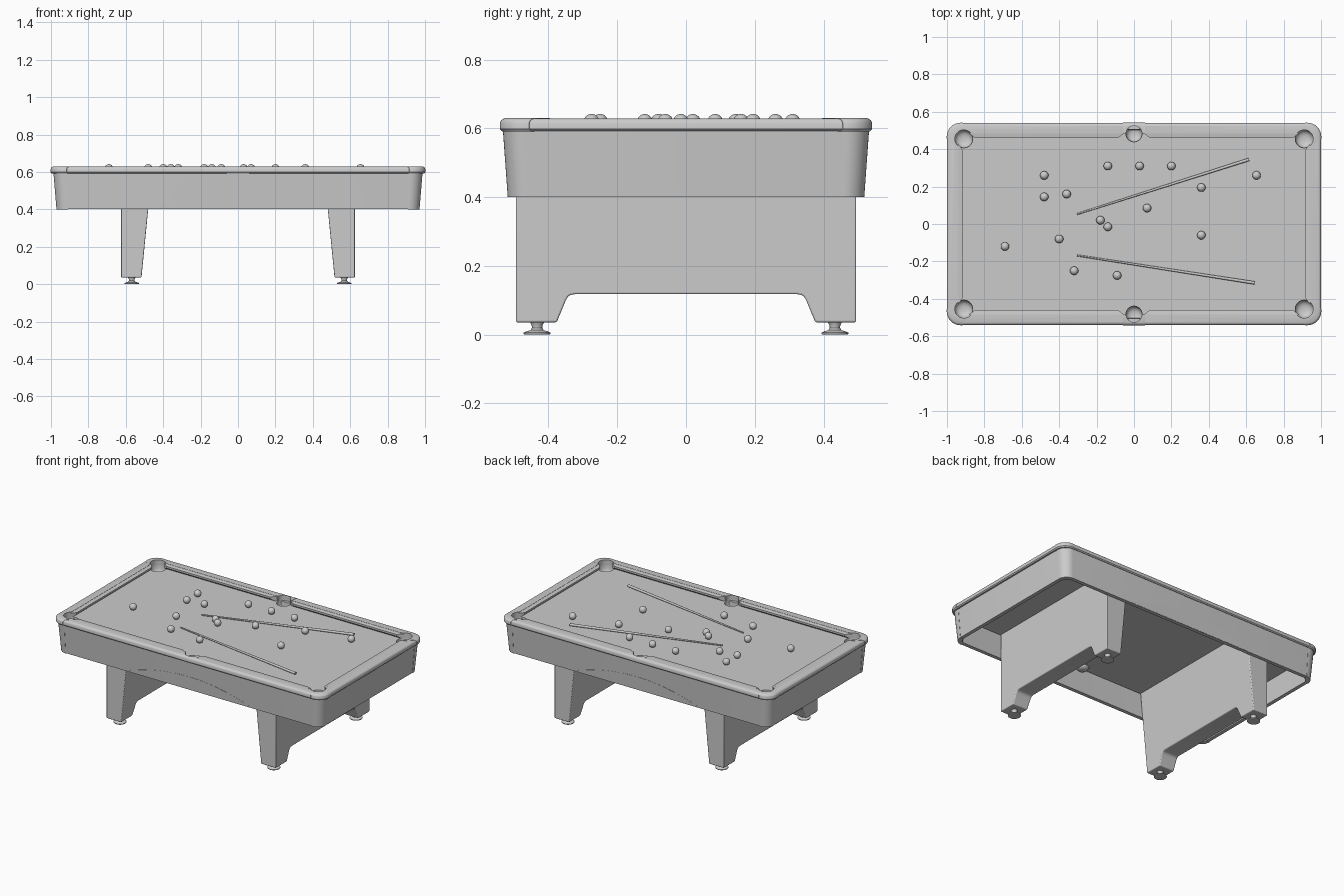
import bpy, bmesh, math
from mathutils import Vector, Matrix

if "Cube" in bpy.data.objects:
    bpy.data.objects.remove(bpy.data.objects["Cube"])


def loft(name, loops, ring=False, caps=(True, True)):
    """Skin a list of equal-length point loops; ring joins last to first."""
    bm = bmesh.new()
    vs = [[bm.verts.new(p) for p in loop] for loop in loops]
    n = len(vs[0])
    pairs = list(zip(vs, vs[1:])) + ([(vs[-1], vs[0])] if ring else [])
    for a, b in pairs:
        for i in range(n):
            j = (i + 1) % n
            bm.faces.new((a[i], a[j], b[j], b[i]))
    if not ring:
        if caps[0]:
            bm.faces.new(vs[0])
        if caps[1]:
            bm.faces.new(vs[-1])
    bmesh.ops.recalc_face_normals(bm, faces=bm.faces)
    return to_object(name, bm)


def to_object(name, bm):
    me = bpy.data.meshes.new(name)
    bm.to_mesh(me)
    bm.free()
    ob = bpy.data.objects.new(name, me)
    bpy.context.collection.objects.link(ob)
    return ob


def rounded(hx, hy, r, z, n=10):
    pts = []
    for q, (sx, sy) in enumerate([(1, 1), (-1, 1), (-1, -1), (1, -1)]):
        for i in range(n + 1):
            a = math.pi / 2 * (q + i / n)
            pts.append((sx * (hx - r) + r * math.cos(a), sy * (hy - r) + r * math.sin(a), z))
    return pts


def lathe(name, profile, x, y, caps=(True, True), n=32):
    return loft(name, [[(x + r * math.cos(2 * math.pi * i / n), y + r * math.sin(2 * math.pi * i / n), z)
                        for i in range(n)] for r, z in profile], caps=caps)


def boxes(specs):
    """One helper mesh of boxes: (centre, size, z rotation)."""
    bm = bmesh.new()
    for c, s, rot in specs:
        bmesh.ops.create_cube(bm, size=1, matrix=Matrix.Translation(c) @ Matrix.Rotation(rot, 4, 'Z')
                              @ Matrix.Diagonal((*s, 1)))
    return to_object("cutter", bm)


def cut(ob, cutter, op='DIFFERENCE'):
    m = ob.modifiers.new("cut", 'BOOLEAN')
    m.object, m.operation, m.solver = cutter, op, 'EXACT'
    bpy.context.view_layer.objects.active = ob
    bpy.ops.object.modifier_apply(modifier=m.name)
    bpy.data.objects.remove(cutter)


S = (-1, 1)
CORNERS = [(sx, sy) for sx in S for sy in S]
POCKETS = [(sx * .91, sy * .455, .048) for sx, sy in CORNERS] + [(0, sy * .482, .043) for sy in S]
BED = .597


def cut_pockets(ob):
    for x, y, r in POCKETS:
        cut(ob, lathe("cutter", [(r, .5), (r, .7)], x, y))


# top rail and its slightly proud pocket castings
def rail_body(name, o):
    rings = [(.006, .593 - o), (0, .599), (0, .616), (.003, .623), (.008, .627), (.015, .629 + o)]
    ob = loft(name, [rounded(1 - i + o, .54 - i + o, .075 - i, z) for i, z in rings])
    cut(ob, boxes([((0, 0, .6), (1.88, .97, .4), 0)]))
    return ob


rail = rail_body("top_rail", 0)
cut_pockets(rail)
castings = rail_body("pocket_castings", .0015)
cut(castings, boxes([((sx * .955, sy * .495, .6), (.4, .12, .2), sx * sy * math.pi / 4) for sx, sy in CORNERS]
                    + [((0, sy * .5, .6), (.12, .2, .2), 0) for sy in S]), 'INTERSECT')
cut_pockets(castings)

# playing bed
bed = boxes([((0, 0, BED - .016), (1.91, .995, .032), 0)])
bed.name = "playing_bed"
cut_pockets(bed)

# pocket cups
for x, y, r in POCKETS:
    lathe("pocket_cup", [(r, BED), (r * .97, .57), (r * .85, .557), (r * .6, .548), (r * .25, .545)],
          x, y, caps=(False, True))

# cushions: nose profile as (distance behind nose, height), ends cut on a slant
NOSE = [(.027, .628), (0, .624), (0, .612), (.02, .595), (.027, .595)]


def cushion(a, b, place):
    loft("cushion", [[place(t + k * (.027 - d) * 1.3, d, z) for d, z in NOSE] for t, k in ((a, 1), (b, -1))])


for s in S:
    cushion(-.43, .43, lambda t, d, z: (s * (.915 + d), t, z))
    for side in S:
        a, b = sorted((side * .05, side * .885))
        cushion(a, b, lambda t, d, z: (t, s * (.46 + d), z))


# hollow tapered cabinet with corner trims
def cabinet(name, o):
    return loft(name, [rounded(.969 + o, .517 + o, .06, .402 - o), rounded(.985 + o, .531 + o, .065, .594),
                       rounded(.96 - o, .506 - o, .04, .594), rounded(.945 - o, .493 - o, .036, .402 - o)], ring=True)


cabinet("cabinet", 0)
trim = cabinet("corner_trims", .0015)
cut(trim, boxes([((sx * 1.01, sy * .555, .5), (.2, .2, .4), 0) for sx, sy in CORNERS]), 'INTERSECT')

# shallow arched inlay panels on both long sides
N = 24
arc = [(-.45 + .9 * i / N, .41 + .082 * (1 - (2 * i / N - 1) ** 2)) for i in range(N + 1)]
arc += [(.45, .404), (-.45, .404)]
for s in S:
    loft("arched_panel", [[(x, s * (.517 + (z - .402) * .073 + o), z) for x, z in arc] for o in (.001, -.01)])

# two wide pedestal legs with an arched underside, tapered on the inner face
half = [(.495, .566), (.495, .036), (.376, .036), (.35, .099), (.344, .110), (.335, .116), (.322, .118)]
outline = half + [(-y, z) for y, z in reversed(half)]
for s in S:
    leg = loft("pedestal_leg", [[(s * .625, y, z) for y, z in outline],
                                [(s * (.516 - (min(z, .6) - .036) * .098), y, z) for y, z in outline]])
    bev = leg.modifiers.new("soft_edges", 'BEVEL')
    bev.width, bev.segments, bev.limit_method, bev.angle_limit = .005, 3, 'ANGLE', math.radians(35)
    # levelling feet
    for sy in S:
        lathe("levelling_foot", [(.036, 0), (.039, .002), (.039, .006), (.03, .01), (.019, .013), (.015, .02),
                                 (.016, .028), (.021, .038)], s * .568, sy * .433)

# balls
BALLS = [(-.14, .31), (.03, .31), (.2, .31), (-.48, .26), (-.48, .145), (-.36, .16), (-.18, .02), (-.14, -.015),
         (.07, .085), (.36, .195), (.655, .26), (.36, -.06), (-.4, -.08), (-.69, -.12), (-.32, -.25), (-.09, -.275)]
for x, y in BALLS:
    bpy.ops.mesh.primitive_uv_sphere_add(segments=32, ring_count=16, radius=.0225, location=(x, y, BED + .0225))
    bpy.context.object.name = "ball"

# cue sticks, thin tip to thick butt
for tip, butt in [((-.305, .053, .602), (.615, .345, .606)), ((-.305, -.168, .602), (.645, -.315, .606))]:
    tip, butt = Vector(tip), Vector(butt)
    bpy.ops.mesh.primitive_cone_add(vertices=16, radius1=.0045, radius2=.0085, depth=(butt - tip).length,
                                    location=(tip + butt) / 2,
                                    rotation=(butt - tip).to_track_quat('Z', 'Y').to_euler())
    bpy.context.object.name = "cue_stick"

bpy.ops.object.select_all(action='SELECT')
bpy.context.view_layer.objects.active = rail
bpy.ops.object.shade_smooth_by_angle(angle=math.radians(32))
